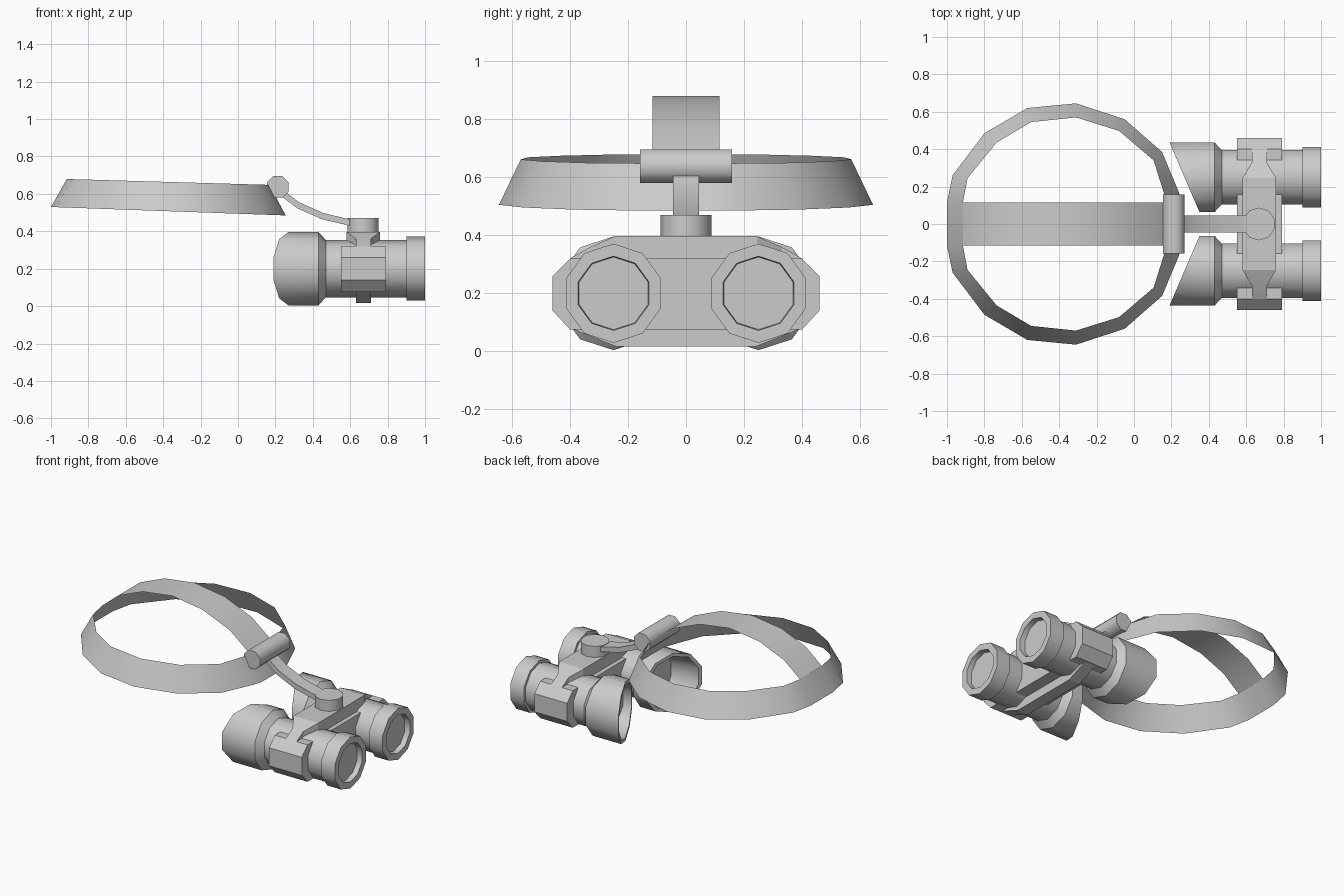
import bpy, bmesh, math

if "Cube" in bpy.data.objects:
    bpy.data.objects.remove(bpy.data.objects["Cube"])


def finish(name, bm, angle=40):
    bmesh.ops.recalc_face_normals(bm, faces=bm.faces)
    me = bpy.data.meshes.new(name)
    bm.to_mesh(me)
    bm.free()
    ob = bpy.data.objects.new(name, me)
    bpy.context.collection.objects.link(ob)
    bpy.ops.object.select_all(action='DESELECT')
    ob.select_set(True)
    bpy.context.view_layer.objects.active = ob
    bpy.ops.object.shade_smooth_by_angle(angle=math.radians(angle))
    return ob


def loft(name, rings, closed=True, caps=True, angle=40):
    """Bridge successive rings of points with quads."""
    bm = bmesh.new()
    vs = [[bm.verts.new(p) for p in r] for r in rings]
    n = len(rings[0])
    for a, b in zip(vs, vs[1:]):
        for i in range(n if closed else n - 1):
            j = (i + 1) % n
            bm.faces.new((a[i], a[j], b[j], b[i]))
    if caps:
        bm.faces.new(vs[0])
        bm.faces.new(vs[-1])
    return finish(name, bm, angle)


def tube_ring(x, r, slant, side):
    pts = []
    for i in range(10):
        a = math.pi / 2 + i * math.tau / 10
        dy = r * math.cos(a)
        pts.append((x - slant * dy, side * (0.25 + dy), 0.2 + r * math.sin(a)))
    return pts


def disc(axis, c, r, d, n):
    pts = []
    for i in range(n):
        a = (i + 0.5) * math.tau / n
        u, v = r * math.cos(a), r * math.sin(a)
        pts.append((c[0] + u, c[1] + d, c[2] + v) if axis == 'y'
                   else (c[0] + u, c[1] + v, c[2] + d))
    return pts


# Barrels: slanted hollow eyecup, tube, recessed objective (x, radius, slant)
profile = [(0.39, 0.155, 0), (0.27, 0.175, 0.43), (0.27, 0.196, 0.43),
           (0.43, 0.196, 0), (0.47, 0.153, 0), (0.90, 0.153, 0),
           (0.90, 0.171, 0), (1.0, 0.171, 0), (1.0, 0.128, 0), (0.965, 0.125, 0)]
for side, label in ((1, "left"), (-1, "right")):
    loft("barrel_" + label, [tube_ring(x, r, s, side) for x, r, s in profile])

# Wide bridge block around both barrels
half = [(0.40, 0.075), (0.46, 0.14), (0.46, 0.26), (0.40, 0.32)]
outline = half + [(-y, z) for y, z in reversed(half)]
loft("bridge_block", [[(x, y, z) for y, z in outline] for x in (0.55, 0.79)], angle=20)

# Rib over the bridge: narrow at the ends, flared in the middle
stations = [(-0.40, 0.04, 0.32), (-0.33, 0.04, 0.36), (-0.245, 0.09, 0.397),
            (0.245, 0.09, 0.397), (0.33, 0.04, 0.36), (0.40, 0.04, 0.32)]
loft("top_rib", [[(0.67 - w, y, 0.2), (0.67 + w, y, 0.2),
                  (0.67 + w, y, z), (0.67 - w, y, z)] for y, w, z in stations], angle=15)

# Narrow rib below
low = [(-0.40, 0.08), (-0.24, 0.016), (0.24, 0.016), (0.40, 0.08), (0.40, 0.2), (-0.40, 0.2)]
loft("bottom_rib", [[(x, y, z) for y, z in low] for x in (0.63, 0.71)], angle=15)

# Pivot knob and hinge roller
loft("pivot_knob", [disc('z', (0.668, 0, 0), 0.088, z, 10) for z in (0.39, 0.47)])
loft("hinge_roller", [disc('y', (0.213, 0, 0.638), 0.063, y, 8) for y in (-0.158, 0.158)], angle=50)

# Curved arm joining hinge and knob
path = [(0.21, 0.632), (0.255, 0.59), (0.32, 0.54), (0.45, 0.482), (0.60, 0.446), (0.66, 0.435)]
loft("arm", [[(x - 0.005, -0.045, z - 0.016), (x - 0.005, 0.045, z - 0.016),
              (x + 0.005, 0.045, z + 0.016), (x + 0.005, -0.045, z + 0.016)] for x, z in path])

# Head band: thin flared sheet, lower and upper edges
lower = [(-1, 0.115), (-0.97, 0.26), (-0.80, 0.485), (-0.57, 0.62), (-0.31, 0.645),
         (-0.05, 0.56), (0.15, 0.385), (0.24, 0.17), (0.255, 0.115)]
upper = [(-0.915, 0.115), (-0.89, 0.245), (-0.735, 0.435), (-0.55, 0.545), (-0.31, 0.57),
         (-0.08, 0.498), (0.105, 0.34), (0.16, 0.165), (0.168, 0.115)]


def edge_loop(pts, z0, slope):
    full = pts + [(x, -y) for x, y in reversed(pts)]
    return [(x, y, z0 + slope * x) for x, y in full]


loft("head_band", [edge_loop(lower, 0.494, -0.036), edge_loop(upper, 0.653, -0.029)], caps=False)

# Strap over the crown
arc = [(-0.915, 0.68), (-0.80, 0.775), (-0.62, 0.85), (-0.40, 0.88),
       (-0.18, 0.848), (0.02, 0.765), (0.168, 0.648)]
loft("crown_strap", [[(x, -0.115, z), (x, 0.115, z)] for x, z in arc], closed=False, caps=False)
